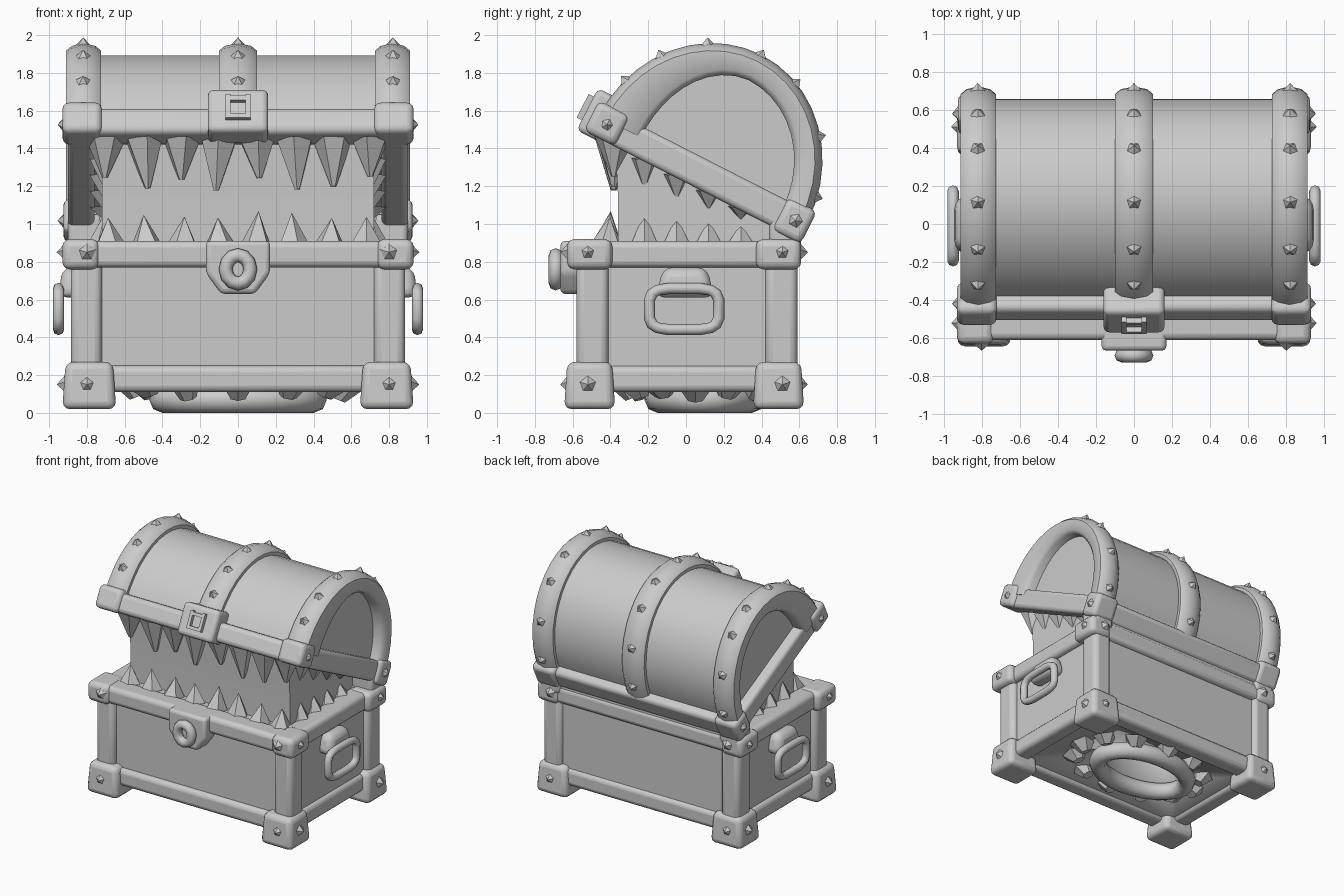
import bpy, bmesh, math, random
from mathutils import Matrix, Vector

random.seed(4)
if "Cube" in bpy.data.objects:
    bpy.data.objects.remove(bpy.data.objects["Cube"])

grey = bpy.data.materials.new("plain grey")
grey.use_nodes = True
COLOUR = (0.6, 0.6, 0.6, 1)
grey.diffuse_color = COLOUR
grey.node_tree.nodes["Principled BSDF"].inputs["Base Color"].default_value = COLOUR

BASE = Matrix()
LID = Matrix.Translation((0, 0.09, 1.29)) @ Matrix.Rotation(math.radians(-27), 4, 'X')


def finish(name, bm, frame=BASE, mirror=False, bevel=0, angle=45):
    bmesh.ops.recalc_face_normals(bm, faces=bm.faces)
    mesh = bpy.data.meshes.new(name)
    bm.to_mesh(mesh)
    bm.free()
    mesh.materials.append(grey)
    ob = bpy.data.objects.new(name, mesh)
    bpy.context.collection.objects.link(ob)
    ob.matrix_world = frame
    if mirror:
        ob.modifiers.new("Mirror", 'MIRROR').use_mirror_merge = False
    if bevel:
        mod = ob.modifiers.new("Bevel", 'BEVEL')
        mod.width, mod.segments = bevel, 3
    bpy.context.view_layer.objects.active = ob
    ob.select_set(True)
    bpy.ops.object.shade_smooth_by_angle(angle=math.radians(angle))
    ob.select_set(False)
    return ob


def add_box(bm, x, y, z, top=1.0):
    """Box from three (low, high) ranges; top scales the upper face."""
    lo, hi = Vector((x[0], y[0], z[0])), Vector((x[1], y[1], z[1]))
    mid, size = (lo + hi) / 2, hi - lo
    for v in bmesh.ops.create_cube(bm, size=1)["verts"]:
        k = top if v.co.z > 0 else 1
        v.co = mid + Vector((v.co.x * size.x * k, v.co.y * size.y * k, v.co.z * size.z))


def box(name, x, y, z, bevel=0.02, frame=BASE, mirror=False, top=1.0):
    bm = bmesh.new()
    add_box(bm, x, y, z, top)
    return finish(name, bm, frame, mirror, bevel)


def add_cone(bm, pos, direction, radius, height, sides=5, tip=0.0):
    direction = Vector(direction).normalized()
    turn = direction.to_track_quat('Z', 'Y').to_matrix().to_4x4()
    place = Matrix.Translation(Vector(pos) + direction * height / 2) @ turn
    bmesh.ops.create_cone(bm, cap_ends=True, segments=sides, radius1=radius,
                          radius2=tip, depth=height, matrix=place)


def sweep(name, rings, frame=BASE, mirror=False, closed=False, angle=45):
    """Skin a tube through rings of points."""
    bm = bmesh.new()
    rows = [[bm.verts.new(p) for p in ring] for ring in rings]
    n = len(rows[0])
    pairs = list(zip(rows, rows[1:])) + ([(rows[-1], rows[0])] if closed else [])
    for a, b in pairs:
        for i in range(n):
            bm.faces.new((a[i], a[(i + 1) % n], b[(i + 1) % n], b[i]))
    if not closed:
        bm.faces.new(rows[0])
        bm.faces.new(rows[-1])
    return finish(name, bm, frame, mirror, angle=angle)


def arch(x, drop, t):
    """Point on the lid arch, sunk by drop below the hoop surface."""
    return Vector((x, (0.61 - drop) * math.cos(t), (0.67 - drop) * math.sin(t)))


ARC = [math.pi * i / 20 for i in range(21)]

# Chest body, skirting and rim
body = box("body", (-0.84, 0.84), (-0.54, 0.555), (0.14, 0.88), 0)
for part, z, out, deep, bev in (("skirting", (0.11, 0.25), 0, 0.14, 0.035),
                                ("rim", (0.77, 0.91), 0.03, 0.17, 0.035)):
    f, b, s = -0.58 - out, 0.58 + out / 2, 0.87 + out / 2
    box("front_" + part, (-s, s), (f, f + deep), z, bev)
    box("back_" + part, (-s, s), (b - deep, b), z, bev)
    box("side_" + part, (s - deep, s), (f, b), z, bev, mirror=True)

# Corner posts, feet and rim caps
for end, y0, y1 in (("front", -0.58, -0.41), ("back", 0.42, 0.59)):
    box(end + "_posts", (0.72, 0.885), (y0, y1), (0.2, 0.82), 0.04, mirror=True)
    box(end + "_feet", (0.645, 0.93), (y0 - 0.065, y1 + 0.035), (0.02, 0.27), 0.04,
        mirror=True, top=0.88)
    box(end + "_rim_caps", (0.735, 0.93), (y0 - 0.05, y1 + 0.02), (0.76, 0.92), 0.04, mirror=True)

# Lid barrel
sweep("lid_barrel", [[arch(x, 0.055, t) for t in ARC] for x in (-0.82, 0.82)], LID)


# Lid hoops with rounded cross section, broader toward the front
def hoop(name, x0, x1, inner, mirror):
    r = 0.03
    rings = []
    for t in ARC:
        deep = inner + 0.1 * max(0, -math.cos(t)) ** 1.5
        cut = [(x0, deep), (x0, r), (x0 + r, 0.005), ((x0 + x1) / 2, -0.01),
               (x1 - r, 0.005), (x1, r), (x1, deep - r), (x1 - r, deep)]
        rings.append([arch(x, d, t) for x, d in cut])
    sweep(name, rings, LID, mirror, angle=50)


hoop("end_hoops", 0.725, 0.91, 0.14, True)
hoop("middle_hoop", -0.1, 0.1, 0.09, False)

# Lid rim and its corner caps
box("lid_front_rim", (-0.9, 0.9), (-0.63, -0.46), (-0.1, 0.05), 0.035, LID)
box("lid_back_rim", (-0.9, 0.9), (0.46, 0.62), (-0.12, 0.05), 0.035, LID)
box("lid_side_rim", (0.76, 0.9), (-0.62, 0.61), (-0.105, 0.055), 0.03, LID, True)
box("lid_front_caps", (0.72, 0.93), (-0.655, -0.47), (-0.105, 0.075), 0.035, LID, True)
box("lid_back_caps", (0.72, 0.925), (0.47, 0.64), (-0.12, 0.075), 0.035, LID, True)
box("hinge_posts", (0.72, 0.9), (0.44, 0.61), (0.85, 1.05), 0.03, mirror=True)
box("back_hinge_board", (-0.84, 0.84), (0.45, 0.585), (0.85, 1.05), 0.02)

# Mouth lining between body and lid
side = [(-0.36, 0.86), (0.5, 0.86), (0.5, 1.1), (-0.38, 1.5), (-0.36, 1.15)]
sweep("mouth_lining", [[(x, y, z) for y, z in side] for x in (-0.72, 0.72)])

# Teeth: front rows and side rows
low, high = bmesh.new(), bmesh.new()
for i in range(8):
    x = -0.68 + i * 1.36 / 7
    add_cone(low, (x, -0.42, 0.89), (random.uniform(-.1, .1), 0.12, 1), 0.085,
             random.uniform(0.14, 0.19))
    add_cone(high, (x * 1.03, -0.375, 1.46), (random.uniform(-.1, .1), -0.03, -1), 0.11,
             random.uniform(0.2, 0.29), 6, 0.015)
for s in (-1, 1):
    for i in range(4):
        y = -0.22 + i * 0.17
        add_cone(low, (s * 0.72, y, 0.89), (-s * 0.1, 0, 1), 0.075, 0.17 - i * 0.02)
        add_cone(high, (s * 0.72, y, 1.35 - (y + 0.22) * 0.5), (-s * 0.1, 0, -1), 0.08,
                 0.18 - i * 0.035)
finish("lower_teeth", low)
finish("upper_teeth", high)

# Lid lock plate: raised frame around a sunken square
box("lock_plate", (-0.16, 0.16), (-0.69, -0.52), (-0.12, 0.13), 0.03, LID)
bm = bmesh.new()
for lo in (-0.065, 0.04):
    add_box(bm, (lo, lo + 0.025), (-0.72, -0.66), (-0.06, 0.08))
    add_box(bm, (-0.065, 0.065), (-0.72, -0.66), (lo + 0.005, lo + 0.03))
finish("lock_frame", bm, LID)

# Body clasp with ring
bm = bmesh.new()
outline = [(-0.17, 0.91), (0.17, 0.91), (0.17, 0.74), (0.09, 0.63), (-0.09, 0.63), (-0.17, 0.74)]
face = bm.faces.new([bm.verts.new((x, -0.665, z)) for x, z in outline])
back = bmesh.ops.extrude_face_region(bm, geom=[face])["geom"]
bmesh.ops.translate(bm, verts=[v for v in back if isinstance(v, bmesh.types.BMVert)],
                    vec=(0, 0.14, 0))
finish("clasp_plate", bm, bevel=0.025)


def loop(name, centre, normal, path, thick, mirror=False, sides=8):
    """Closed tube along (point, outward direction) pairs in the plane of the normal."""
    turns = [math.tau * k / sides for k in range(sides)]
    rings = [[Vector(centre) + p + (out * math.cos(a) + Vector(normal) * math.sin(a)) * thick
              for a in turns] for p, out in path]
    return sweep(name, rings, mirror=mirror, closed=True, angle=60)


circle = [Vector((math.cos(a), 0, math.sin(a))) for a in (math.tau * i / 12 for i in range(12))]
loop("clasp_ring", (0, -0.69, 0.76), (0, 1, 0),
     [(Vector((d.x * 0.065, 0, d.z * 0.075)), d) for d in circle], 0.037)

# Side handles and brackets
path = []
for i in range(16):
    a = math.tau * (i + 0.5) / 16
    c, s = math.cos(a), math.sin(a)
    p = Vector((0, 0.185 * math.copysign(abs(c) ** 0.5, c), 0.11 * math.copysign(abs(s) ** 0.5, s)))
    path.append((p, Vector((0, c, s))))
loop("handles", (0.95, -0.01, 0.55), (1, 0, 0), path, 0.03, True)
box("handle_brackets", (0.8, 0.95), (-0.16, 0.15), (0.61, 0.77), 0.05, mirror=True, top=0.75)

# Spiked studs on the hoops, lid caps, rim caps and feet
studs = bmesh.new()
for x in (-0.82, 0.0, 0.82):
    for deg in (12, 40, 68, 90, 117, 140, 160):
        t = math.radians(deg)
        add_cone(studs, arch(x, 0.01, t), (0, math.cos(t), math.sin(t)), 0.05, 0.05, 5)
for s in (-1, 1):
    for y in (-0.56, 0.56):
        add_cone(studs, (s * 0.915, y, -0.02), (s, 0, 0), 0.05, 0.04, 5)
finish("lid_studs", studs, LID)
studs = bmesh.new()
for s in (-1, 1):
    for y, face_y, n in ((-0.52, -0.62, -1), (0.51, 0.6, 1)):
        for z in (0.15, 0.85):
            add_cone(studs, (s * 0.91, y, z), (s, 0, 0), 0.055, 0.05, 5)
            add_cone(studs, (s * 0.8, face_y, z), (0, n, 0), 0.055, 0.045, 5)
finish("body_studs", studs)

# Underside: oval lip around a hollow, with a ring of blunt teeth
oval = [Vector((math.cos(a), math.sin(a), 0)) for a in (math.tau * i / 24 for i in range(24))]
loop("underside_lip", (0, 0.1, 0.07), (0, 0, 1),
     [(Vector((d.x * 0.4, d.y * 0.25, 0)), d) for d in oval], 0.07)
cutter = sweep("hollow_cutter", [[(d.x * 0.38, 0.1 + d.y * 0.23, z) for d in oval]
                                 for z in (0.05, 0.5)])
cutter.hide_render = True
cutter.hide_set(True)
cut = body.modifiers.new("Hollow", 'BOOLEAN')
cut.operation, cut.object = 'DIFFERENCE', cutter
bm = bmesh.new()
for d in oval[::2]:
    add_cone(bm, (d.x * 0.56, 0.05 + d.y * 0.36, 0.16), (-d.x * 0.4, -d.y * 0.4, -1),
             random.uniform(0.08, 0.11), random.uniform(0.07, 0.1), 6, 0.045)
finish("underside_teeth", bm)
